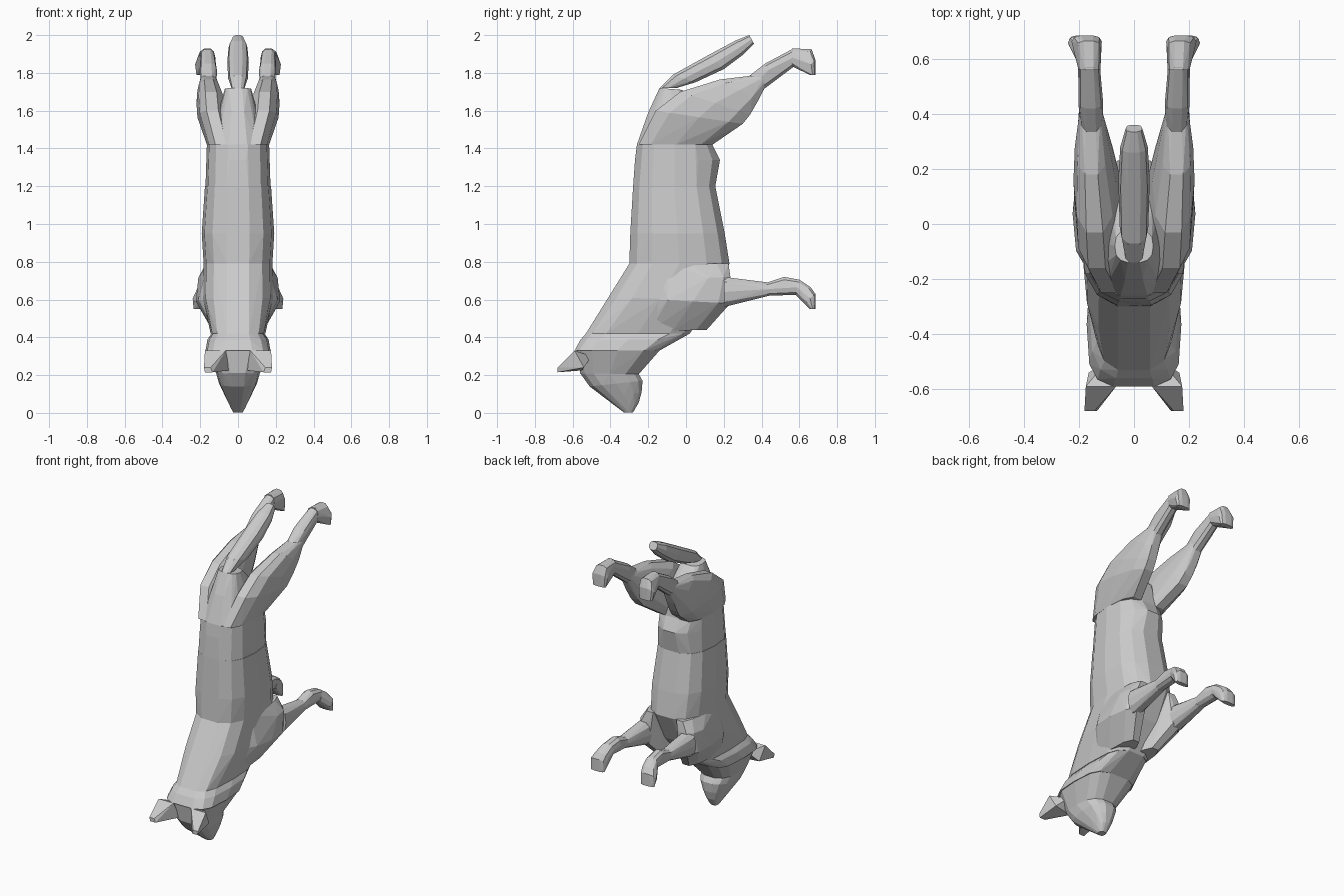
import bpy, bmesh, math


def ring(a, b, hw, xc=0.0, sq=0.75, n=14):
    """Rounded section: a and b are opposite (y, z) ends, hw is the half width in x."""
    pts = []
    for i in range(n):
        t = 2 * math.pi * (i + 0.5) / n
        c, s = math.cos(t), math.sin(t)
        c = math.copysign(abs(c) ** sq, c) / math.cos(math.pi / n) ** sq
        s = math.copysign(abs(s) ** sq, s)
        pts.append((xc + hw * s,
                    (a[0] + b[0]) / 2 + c * (a[0] - b[0]) / 2,
                    (a[1] + b[1]) / 2 + c * (a[1] - b[1]) / 2))
    return pts


def hull(name, *rings, mirror=False):
    """Flat-faced convex part around a series of sections."""
    bm = bmesh.new()
    for r in rings:
        for p in r:
            bm.verts.new(p)
    bmesh.ops.convex_hull(bm, input=bm.verts[:])
    loose = [v for v in bm.verts if not v.link_faces]
    bmesh.ops.delete(bm, geom=loose, context='VERTS')
    bmesh.ops.dissolve_limit(bm, angle_limit=math.radians(2), verts=bm.verts[:], edges=bm.edges[:])
    bmesh.ops.recalc_face_normals(bm, faces=bm.faces[:])
    me = bpy.data.meshes.new(name)
    bm.to_mesh(me)
    bm.free()
    ob = bpy.data.objects.new(name, me)
    bpy.context.collection.objects.link(ob)
    if mirror:
        m = ob.modifiers.new("mirror", 'MIRROR')
        m.use_mirror_merge = False
    return ob


def limb(name, secs):
    """Mirrored pair of limb segments; secs = (a, b, half width, x centre)."""
    return hull(name, *[ring(a, b, hw, xc, 0.8, 10) for a, b, hw, xc in secs], mirror=True)


# trunk
hull("ribcage", ring((-.30, .79), (.23, .79), .182), ring((-.295, .95), (.205, .95), .192),
     ring((-.28, 1.20), (.155, 1.20), .175))
hull("waist", ring((-.28, 1.20), (.155, 1.20), .172), ring((-.27, 1.34), (.18, 1.34), .165, sq=.9),
     ring((-.26, 1.42), (.14, 1.42), .165))
hull("pelvis", ring((-.26, 1.42), (.14, 1.42), .15), ring((-.20, 1.59), (.12, 1.57), .10),
     ring((-.14, 1.72), (-.02, 1.71), .07))
hull("chest", ring((-.30, .79), (.23, .79), .182), ring((-.41, .61), (.14, .60), .185),
     ring((-.53, .42), (.02, .42), .145, sq=.6))

# shoulders
limb("shoulder", [((-.16, .79), (.225, .79), .06, .11), ((-.16, .60), (.235, .58), .08, .143),
                  ((.0, .71), (.235, .72), .07, .14), ((-.25, .43), (.11, .44), .06, .075)])

# front legs
limb("front_leg_upper", [((.20, .72), (.20, .56), .06, .155), ((.44, .69), (.44, .62), .038, .16)])
limb("front_leg_lower", [((.43, .69), (.43, .62), .038, .16), ((.52, .72), (.52, .625), .04, .16),
                         ((.60, .705), (.58, .625), .04, .165)])
limb("front_paw", [((.60, .705), (.58, .625), .042, .165), ((.66, .665), (.61, .61), .048, .175),
                   ((.685, .63), (.63, .58), .055, .185), ((.685, .55), (.655, .55), .05, .185)])

# hind legs
limb("thigh", [((-.25, 1.42), (.14, 1.42), .075, .09), ((-.16, 1.60), (.30, 1.53), .08, .135),
               ((-.03, 1.70), (.34, 1.58), .077, .143), ((.18, 1.765), (.38, 1.65), .06, .155),
               ((.39, 1.79), (.44, 1.765), .04, .157)])
limb("hind_leg_lower", [((.33, 1.78), (.42, 1.72), .042, .155), ((.42, 1.85), (.46, 1.785), .045, .157),
                        ((.57, 1.93), (.58, 1.84), .038, .162)])
limb("hind_paw", [((.56, 1.93), (.56, 1.835), .04, .162), ((.665, 1.925), (.62, 1.84), .045, .165),
                  ((.685, 1.87), (.64, 1.82), .055, .172), ((.685, 1.79), (.655, 1.79), .048, .172)])

# tail
hull("tail", ring((-.14, 1.72), (-.05, 1.72), .035, n=10), ring((-.07, 1.79), (.05, 1.75), .052, n=10),
     ring((.12, 1.895), (.20, 1.82), .057, n=10), ring((.26, 1.97), (.30, 1.895), .05, n=10),
     ring((.335, 2.0), (.36, 1.955), .03, n=10))

# neck and head
hull("neck", ring((-.53, .42), (.02, .42), .14, sq=.6), ring((-.56, .385), (-.05, .39), .162, sq=.6),
     ring((-.59, .33), (-.14, .33), .172, sq=.55))
hull("head", ring((-.58, .335), (-.14, .33), .168, sq=.6), ring((-.56, .21), (-.25, .205), .115, sq=.75))
hull("muzzle", ring((-.56, .21), (-.25, .205), .115), ring((-.51, .14), (-.23, .17), .10),
     ring((-.42, .075), (-.235, .11), .07), ring((-.345, .015), (-.25, .055), .04),
     ring((-.33, .003), (-.28, .003), .025))
ear_base = [(.065, -.59, .33), (.175, -.59, .33), (.045, -.55, .225), (.165, -.54, .24), (.10, -.50, .30)]
ear_tip = [(.135, -.68, .215), (.175, -.68, .215), (.18, -.68, .24), (.145, -.68, .24), (.10, -.62, .22)]
hull("ear", ear_base, ear_tip, mirror=True)
